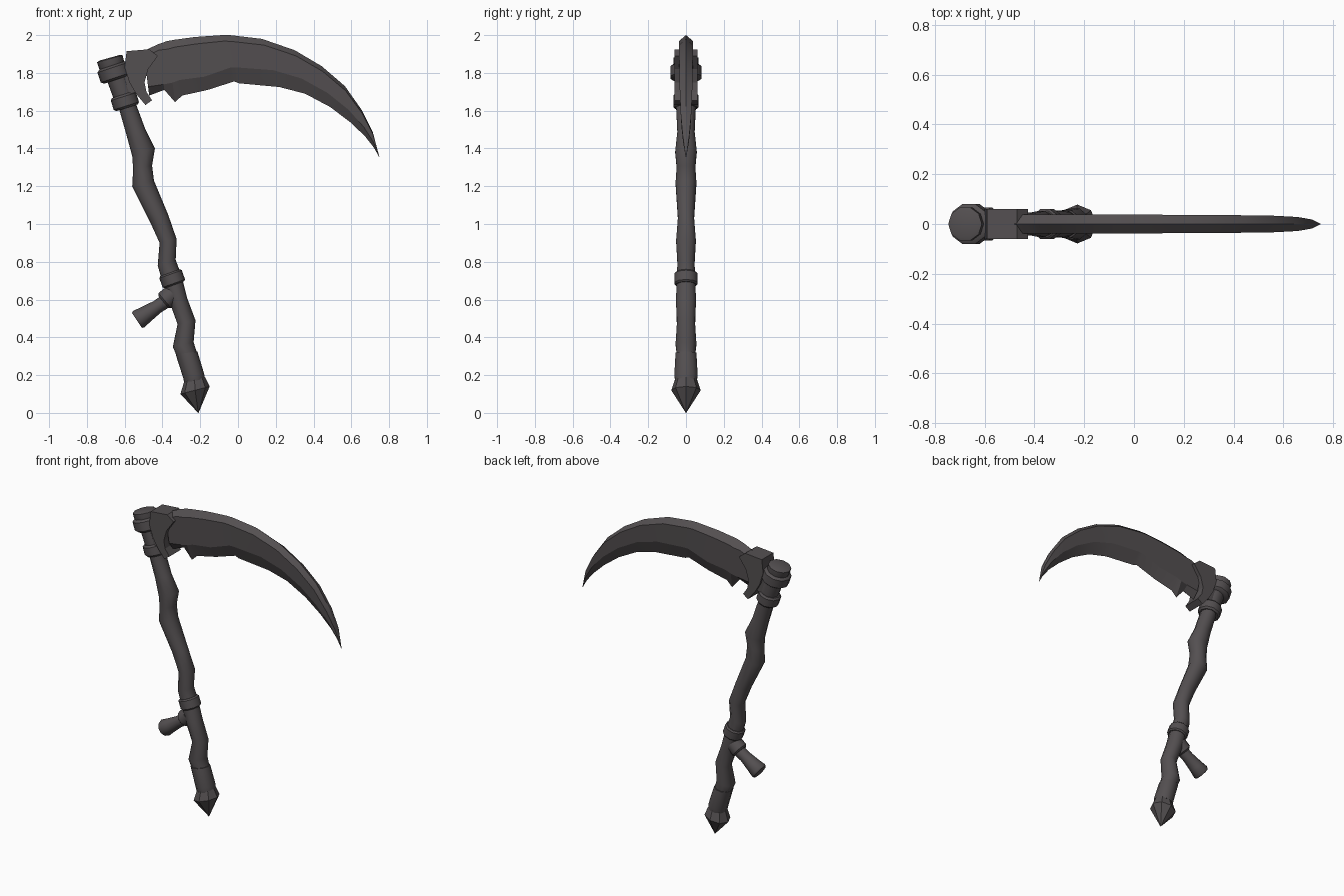
import bpy, bmesh, math
from mathutils import Vector

iron = bpy.data.materials.new("dark iron grey")
iron.diffuse_color = (0.088, 0.079, 0.082, 1)


def finish(name, bm, angle):
    bmesh.ops.remove_doubles(bm, verts=bm.verts, dist=0.0005)
    bmesh.ops.recalc_face_normals(bm, faces=bm.faces)
    me = bpy.data.meshes.new(name)
    bm.to_mesh(me)
    bm.free()
    me.materials.append(iron)
    ob = bpy.data.objects.new(name, me)
    bpy.context.collection.objects.link(ob)
    bpy.ops.object.select_all(action='DESELECT')
    ob.select_set(True)
    bpy.context.view_layer.objects.active = ob
    if angle:
        bpy.ops.object.shade_smooth_by_angle(angle=math.radians(angle))
    return ob


def loft(name, rings, angle):
    """Skin a list of equal-length closed rings and cap both ends."""
    bm = bmesh.new()
    rows = [[bm.verts.new(p) for p in r] for r in rings]
    n = len(rows[0])
    for a, b in zip(rows, rows[1:]):
        for i in range(n):
            j = (i + 1) % n
            bm.faces.new((a[i], a[j], b[j], b[i]))
    bm.faces.new(rows[0])
    bm.faces.new(rows[-1][::-1])
    return finish(name, bm, angle)


def turned(name, stations, n=10, angle=40):
    """Tube from silhouette stations: left x, left z, right x, right z, depth radius."""
    rings = []
    for lx, lz, rx, rz, ry in stations:
        c = Vector(((lx + rx) / 2, 0, (lz + rz) / 2))
        h = Vector(((rx - lx) / 2, 0, (rz - lz) / 2))
        rings.append([c + h * math.cos(2 * math.pi * i / n)
                      + Vector((0, ry * math.sin(2 * math.pi * i / n), 0)) for i in range(n)])
    return loft(name, rings, angle)


def band(name, a, b, radii):
    """Round part along the line a-b (x, z) with (fraction, radius) steps."""
    a, b = Vector((a[0], 0, a[1])), Vector((b[0], 0, b[1]))
    d = (b - a).normalized()
    s = Vector((-d.z, 0, d.x))
    st = []
    for t, r in radii:
        c = a.lerp(b, t)
        l, q = c - s * r, c + s * r
        st.append((l.x, l.z, q.x, q.z, r))
    return turned(name, st)


# gnarled wooden-style shaft
turned("shaft", [
    (-.70, 1.82, -.60, 1.85, .05), (-.63, 1.61, -.54, 1.635, .055), (-.59, 1.47, -.49, 1.50, .048),
    (-.56, 1.36, -.44, 1.40, .06), (-.555, 1.29, -.455, 1.31, .052), (-.56, 1.20, -.445, 1.23, .058),
    (-.465, 1.01, -.37, 1.05, .045), (-.415, .90, -.325, .92, .055), (-.425, .78, -.33, .81, .048),
    (-.405, .71, -.30, .73, .05), (-.36, .58, -.27, .61, .056), (-.32, .47, -.225, .49, .05),
    (-.345, .35, -.235, .375, .058), (-.32, .29, -.215, .31, .05)])

# sleeve at the foot and pointed spike
turned("foot_sleeve", [(-.33, .31, -.215, .325, .058), (-.29, .185, -.18, .21, .065),
                       (-.285, .16, -.175, .18, .06)])
turned("foot_spike", [(-.285, .165, -.175, .19, .058), (-.305, .10, -.15, .14, .078),
                      (-.211, 0, -.209, 0, .001)], n=8, angle=20)

# head cap and binding rings
band("head_cap", (-.68, 1.88), (-.655, 1.79), [(0, .055), (.06, .07), (.6, .068), (1, .055)])
band("head_core", (-.66, 1.84), (-.59, 1.64), [(0, .06), (1, .056)])
band("upper_ring", (-.667, 1.84), (-.642, 1.765), [(0, .07), (.15, .085), (.85, .085), (1, .07)])
band("lower_ring", (-.610, 1.685), (-.588, 1.615), [(0, .06), (.15, .07), (.85, .07), (1, .06)])
band("grip_ring", (-.36, .742), (-.337, .678), [(0, .055), (.12, .063), (.88, .063), (1, .055)])

# side grip
band("grip_collar", (-.345, .63), (-.395, .588), [(0, .052), (.85, .052), (1, .042)])
band("side_grip", (-.34, .62), (-.535, .49), [(0, .038), (.45, .036), (.75, .045), (.95, .053), (1, .048)])

# blade socket plate
outline = [(-.59, 1.915), (-.47, 1.925), (-.425, 1.89), (-.475, 1.82), (-.495, 1.75),
           (-.485, 1.70), (-.455, 1.655), (-.49, 1.63), (-.54, 1.69), (-.575, 1.75), (-.60, 1.83)]
loft("blade_socket", [[(x, y, z) for x, z in outline] for y in (-.06, .06)], 0)
# tang between head and socket
loft("blade_tang", [[(x, y, z) for x, z in [(-.66, 1.83), (-.57, 1.84), (-.53, 1.70), (-.60, 1.68)]]
                    for y in (-.045, .045)], 0)

# blade: back x, z, edge x, z, fraction of lower bevel, half thickness
blade = [(-.50, 1.915, -.47, 1.68, .8, .038), (-.423, 1.952, -.39, 1.71, .88, .038),
         (-.376, 1.968, -.333, 1.645, .68, .038), (-.339, 1.975, -.296, 1.68, .72, .038),
         (-.228, 1.99, -.16, 1.71, .75, .038), (-.085, 2.0, -.02, 1.755, .70, .038),
         (-.042, 2.0, .005, 1.745, .67, .038), (.127, 1.98, .22, 1.725, .65, .037),
         (.30, 1.92, .355, 1.69, .65, .036), (.444, 1.835, .487, 1.62, .65, .035),
         (.566, 1.73, .593, 1.54, .65, .033), (.656, 1.602, .672, 1.465, .65, .028),
         (.714, 1.485, .719, 1.405, .65, .018), (.749, 1.353, .75, 1.35, .65, .001)]
rings = []
for ux, uz, ex, ez, f, t in blade:
    u, e, y = Vector((ux, 0, uz)), Vector((ex, 0, ez)), Vector((0, t, 0))
    top, low = u.lerp(e, .13), u.lerp(e, f)
    rings.append([u, top + y, low + y * .85, e, low - y * .85, top - y])
loft("blade", rings, 18)
